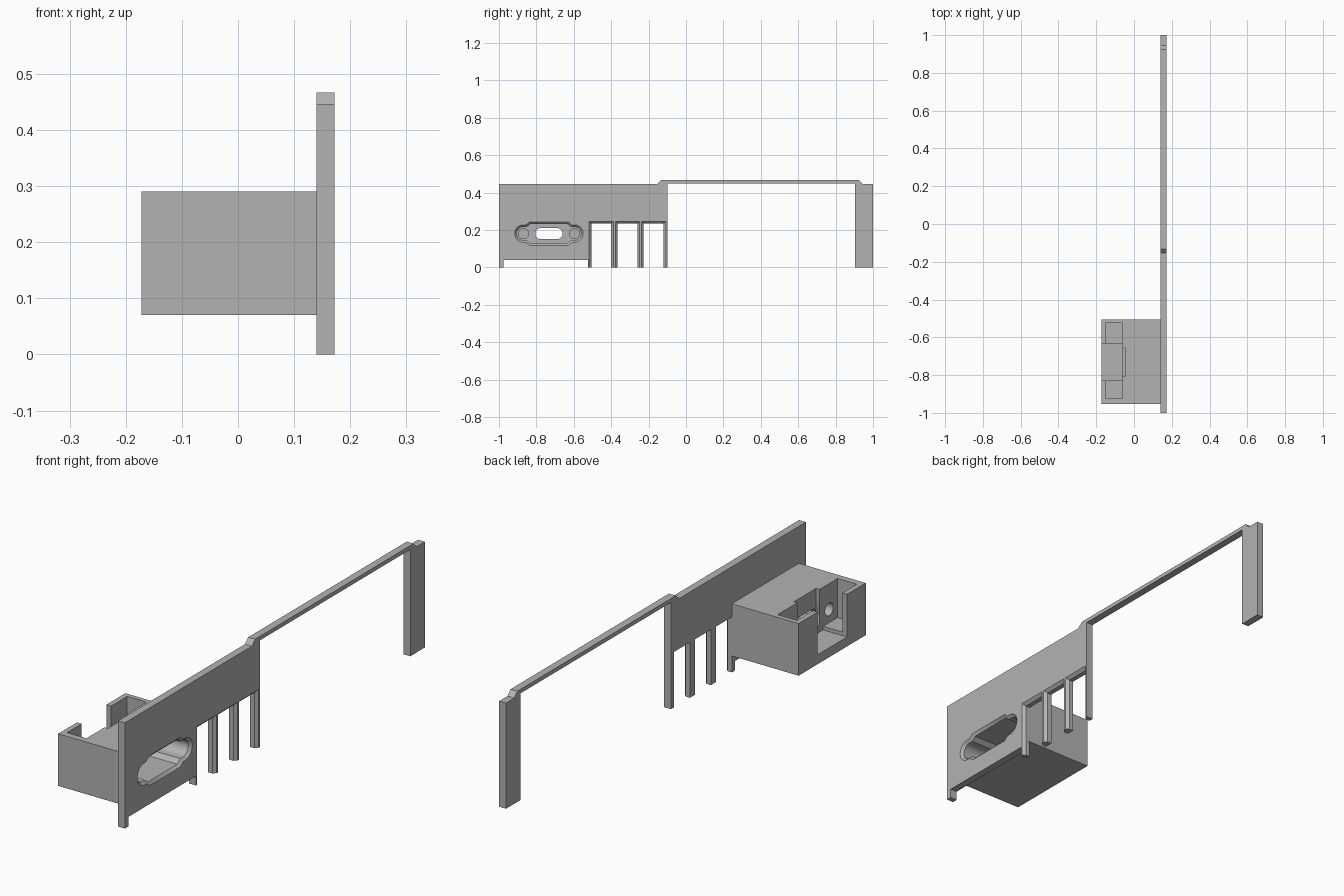
import bpy, bmesh, math

if "Cube" in bpy.data.objects:
    bpy.data.objects.remove(bpy.data.objects["Cube"])

grey = bpy.data.materials.new("plain_grey")
grey.diffuse_color = (0.45, 0.45, 0.45, 1)
grey.use_nodes = True
grey.node_tree.nodes["Principled BSDF"].inputs["Base Color"].default_value = grey.diffuse_color


def loft(name, sections):
    """Solid from (x, [(y, z), ...]) sections with equal point counts."""
    bm = bmesh.new()
    rings = [[bm.verts.new((x, y, z)) for y, z in pts] for x, pts in sections]
    bm.faces.new(rings[0])
    bm.faces.new(rings[-1])
    n = len(rings[0])
    for a, b in zip(rings, rings[1:]):
        for i in range(n):
            j = (i + 1) % n
            bm.faces.new((a[i], a[j], b[j], b[i]))
    bmesh.ops.recalc_face_normals(bm, faces=bm.faces)
    mesh = bpy.data.meshes.new(name)
    bm.to_mesh(mesh)
    bm.free()
    mesh.materials.append(grey)
    ob = bpy.data.objects.new(name, mesh)
    bpy.context.collection.objects.link(ob)
    return ob


def rect(y0, y1, z0, z1):
    return [(y0, z0), (y1, z0), (y1, z1), (y0, z1)]


def box(name, x0, x1, *yz):
    return loft(name, [(x0, rect(*yz)), (x1, rect(*yz))])


def combine(target, other, operation):
    mod = target.modifiers.new("cut", 'BOOLEAN')
    mod.operation, mod.solver, mod.object = operation, 'EXACT', other
    bpy.context.view_layer.objects.active = target
    bpy.ops.object.modifier_apply(modifier=mod.name)
    bpy.data.objects.remove(other)


def arc(cy, r, start, segs=12):
    """Half circle around (cy, CZ)."""
    return [(cy + r * math.cos(start + math.pi * i / segs),
             CZ + r * math.sin(start + math.pi * i / segs)) for i in range(segs + 1)]


CY, CZ, SCREW = -0.733, 0.181, 0.136   # connector centre and screw spacing
XI, XO = 0.14, 0.172                   # inner and outer plate faces


def stadium(half, r):
    return arc(CY + half, r, -math.pi / 2) + arc(CY - half, r, math.pi / 2)


def connector_outline(g):
    """Socket opening: round ends with a taller middle, grown by g."""
    r, h, a, b = 0.036 + g, 0.052 + g, 0.118 + g * 0.4, 0.098 + g * 0.4
    return (arc(CY + SCREW, r, -math.pi / 2)
            + [(CY + a, CZ + r), (CY + b, CZ + h), (CY - b, CZ + h), (CY - a, CZ + r)]
            + arc(CY - SCREW, r, math.pi / 2)
            + [(CY - a, CZ - r), (CY - b, CZ - h), (CY + b, CZ - h), (CY + a, CZ - r)])


# Long plate with the raised bridge strip and end leg
profile = [(-1, 0), (-0.977, 0), (-0.977, 0.04), (-0.525, 0.04), (-0.525, 0),
           (-0.1, 0), (-0.1, 0.45), (0.903, 0.45), (0.903, 0), (1, 0), (1, 0.446),
           (0.945, 0.446), (0.925, 0.467), (-0.132, 0.467), (-0.153, 0.446), (-1, 0.446)]
bracket = loft("bracket", [(XI, profile), (XO, profile)])

# Comb openings, chamfered on the outer face
for y0, y1 in ((-0.506, -0.4), (-0.366, -0.26), (-0.226, -0.12)):
    g = 0.02
    cutter = loft("opening", [
        (XI - 0.02, rect(y0, y1, -0.1, 0.234)),
        (XO - 0.012, rect(y0, y1, -0.1, 0.234)),
        (XO + 0.008, rect(y0 - g, y1 + g, -0.1, 0.234 + g))])
    combine(bracket, cutter, 'DIFFERENCE')

# Connector housing
combine(bracket, box("housing", -0.172, XI + 0.01, -0.953, -0.505, 0.07, 0.29), 'UNION')

# Top pocket, cable slot and shallow rear notch
combine(bracket, box("pocket", -0.15, -0.06, -0.925, -0.525, 0.125, 0.4), 'DIFFERENCE')
combine(bracket, box("slot", -0.3, -0.06, -0.828, -0.632, 0.11, 0.4), 'DIFFERENCE')
combine(bracket, box("notch", -0.07, -0.044, -0.804, -0.657, 0.135, 0.4), 'DIFFERENCE')

# Socket recess with chamfered rim
combine(bracket, loft("recess", [(-0.02, connector_outline(0)),
                                 (XO - 0.011, connector_outline(0)),
                                 (XO + 0.009, connector_outline(0.02))]), 'DIFFERENCE')

# Connector window and screw holes through the thin wall
window = stadium(0.043, 0.03)
combine(bracket, loft("window", [(-0.1, window), (0.0, window)]), 'DIFFERENCE')
for side in (-1, 1):
    c = CY + side * SCREW
    ring = arc(c, 0.027, 0)[:-1] + arc(c, 0.027, math.pi)[:-1]
    combine(bracket, loft("screw_hole", [(-0.08, ring), (0.0, ring)]), 'DIFFERENCE')

bracket.select_set(True)
bpy.context.view_layer.objects.active = bracket
bpy.ops.object.shade_smooth_by_angle(angle=math.radians(30))
